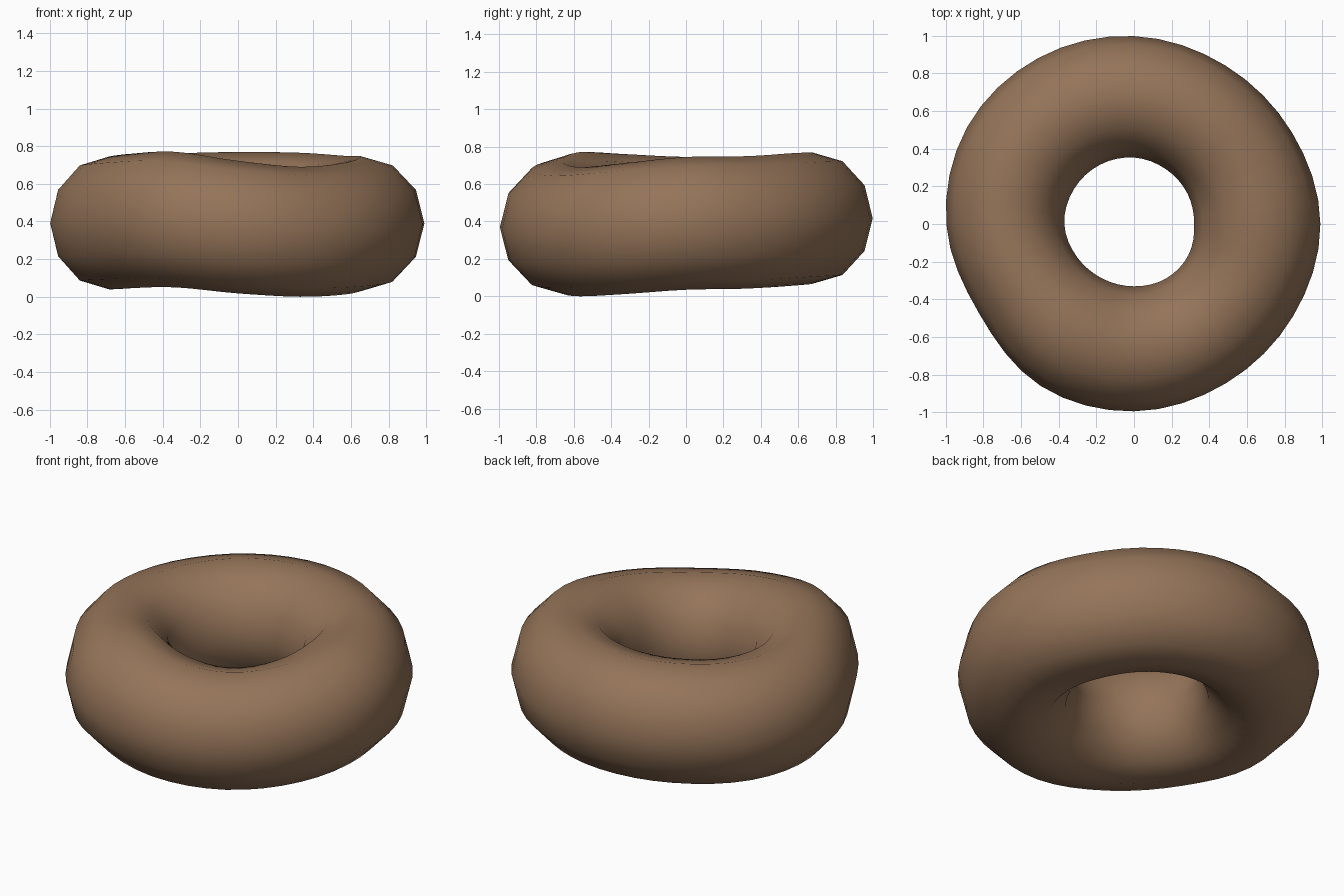
import bpy, bmesh, math

if "Cube" in bpy.data.objects:
    bpy.data.objects.remove(bpy.data.objects["Cube"])

# Hand-shaped ring: measurements every 30 degrees, counter-clockwise from +x
OUTER = [.99, .97, .972, .998, 1.018, 1.025, .997, .95, .993, .995, .977, .977]
INNER = [.32, .327, .337, .353, .363, .369, .37, .35, .335, .331, .336, .333]
MID_Z = [.39, .395, .412, .418, .41, .395, .392, .403, .41, .37, .345, .362]
HALF_H = [.355, .354, .353, .351, .351, .352, .353, .357, .36, .352, .345, .35]
MAJOR, MINOR = 48, 12


def smooth_loop(table, t):
    """Periodic Catmull-Rom interpolation, t in 0..1."""
    n = len(table)
    i = int(t * n)
    f = t * n - i
    a, b, c, d = (table[(i + k) % n] for k in (-1, 0, 1, 2))
    return b + .5 * f * (c - a + f * (2 * a - 5 * b + 4 * c - d + f * (3 * (b - c) + d - a)))


# Ring body
bm = bmesh.new()
rings = []
for i in range(MAJOR):
    t = i / MAJOR
    u = 2 * math.pi * t
    out, inn, mid, half = (smooth_loop(s, t) for s in (OUTER, INNER, MID_Z, HALF_H))
    ring = []
    for j in range(MINOR):
        v = 2 * math.pi * j / MINOR
        r = (out + inn) / 2 + (out - inn) / 2 * math.cos(v)
        ring.append(bm.verts.new((r * math.cos(u), r * math.sin(u), mid + half * math.sin(v))))
    rings.append(ring)
for i in range(MAJOR):
    a, b = rings[i], rings[(i + 1) % MAJOR]
    for j in range(MINOR):
        k = (j + 1) % MINOR
        bm.faces.new((a[j], b[j], b[k], a[k])).smooth = True
bmesh.ops.recalc_face_normals(bm, faces=bm.faces)

mesh = bpy.data.meshes.new("dough_ring")
bm.to_mesh(mesh)
bm.free()
ring_obj = bpy.data.objects.new("dough_ring", mesh)
bpy.context.collection.objects.link(ring_obj)

# Brown dough
mat = bpy.data.materials.new("brown_dough")
mat.diffuse_color = (.30, .175, .10, 1)
mat.use_nodes = True
mat.node_tree.nodes["Principled BSDF"].inputs["Base Color"].default_value = mat.diffuse_color
mesh.materials.append(mat)
